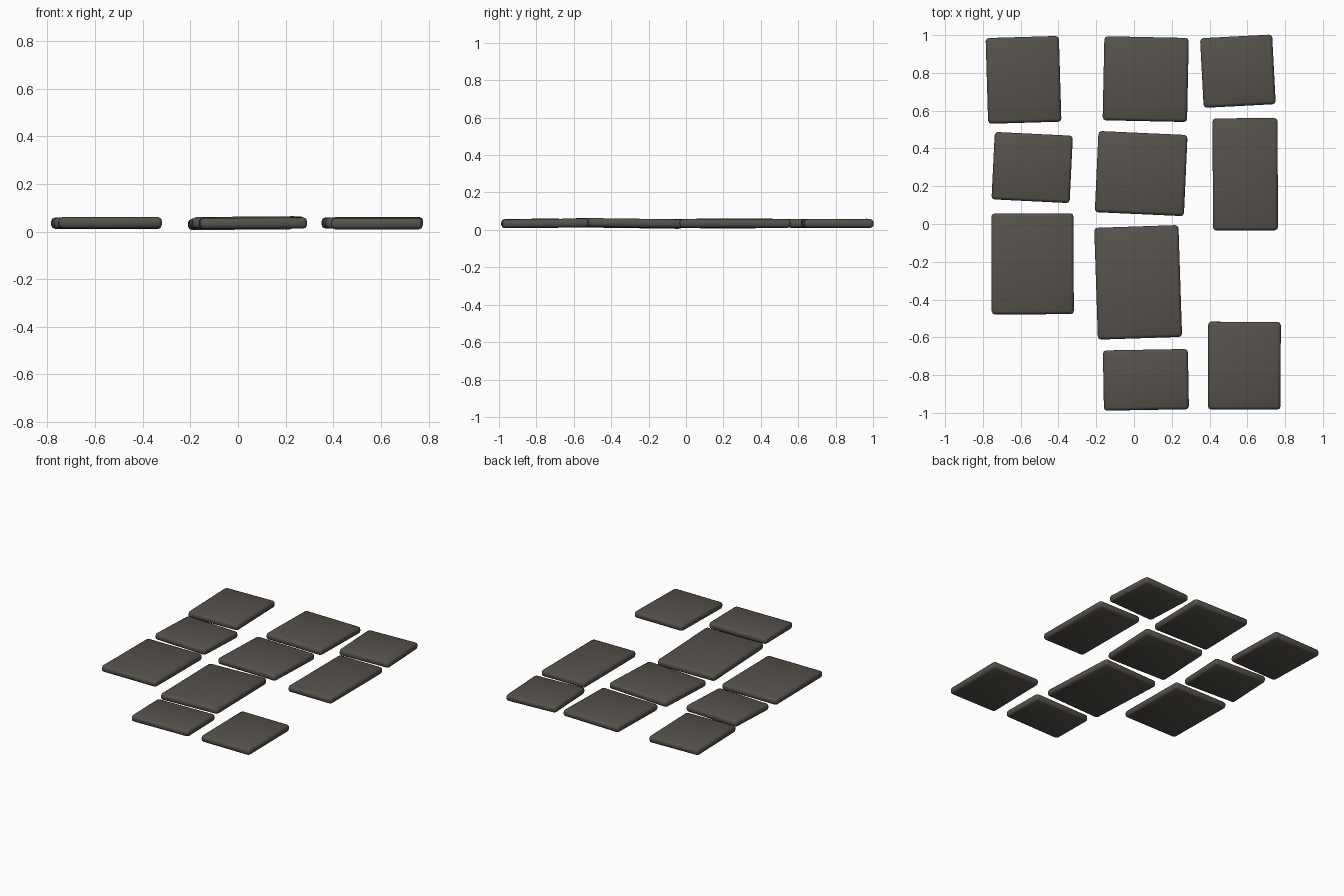
import bpy, math

stone = bpy.data.materials.new("dark_stone")
stone.diffuse_color = (0.092, 0.082, 0.070, 1)

THICK = 0.047
BEVEL = 0.017

# centre x, centre y, width, length, tilt x, tilt y, turn z (degrees)
slabs = [
    (-0.585, 0.763, 0.388, 0.454, 0.0, 0.0, 1.7),
    (0.062, 0.767, 0.447, 0.445, 0.1, -0.2, -1.2),
    (0.550, 0.809, 0.382, 0.369, 0.0, 0.3, 3.0),
    (-0.539, 0.299, 0.414, 0.357, 0.1, 0.0, -2.8),
    (0.038, 0.267, 0.472, 0.430, 0.2, -0.8, -2.6),
    (0.589, 0.263, 0.344, 0.594, -0.1, 0.2, 0.2),
    (-0.537, -0.211, 0.435, 0.534, -0.4, 0.0, 0.2),
    (0.022, -0.309, 0.446, 0.592, -0.8, -0.5, 1.9),
    (0.063, -0.825, 0.450, 0.319, 0.2, -0.3, 1.0),
    (0.584, -0.750, 0.385, 0.464, 0.7, 0.0, -0.2),
]

# paving slabs: rounded boxes, each slightly turned and tilted
for i, (x, y, w, l, tx, ty, tz) in enumerate(slabs, 1):
    bpy.ops.mesh.primitive_cube_add(size=1, location=(x, y, 0.035))
    ob = bpy.context.object
    ob.name = f"paving_slab_{i}"
    ob.scale = (w, l, THICK)
    bpy.ops.object.transform_apply(location=False, rotation=False, scale=True)
    ob.rotation_euler = [math.radians(a) for a in (tx, ty, tz)]
    ob.data.materials.append(stone)
    bev = ob.modifiers.new("rounded_edges", 'BEVEL')
    bev.width = BEVEL
    bev.segments = 2
    bpy.ops.object.shade_smooth()
